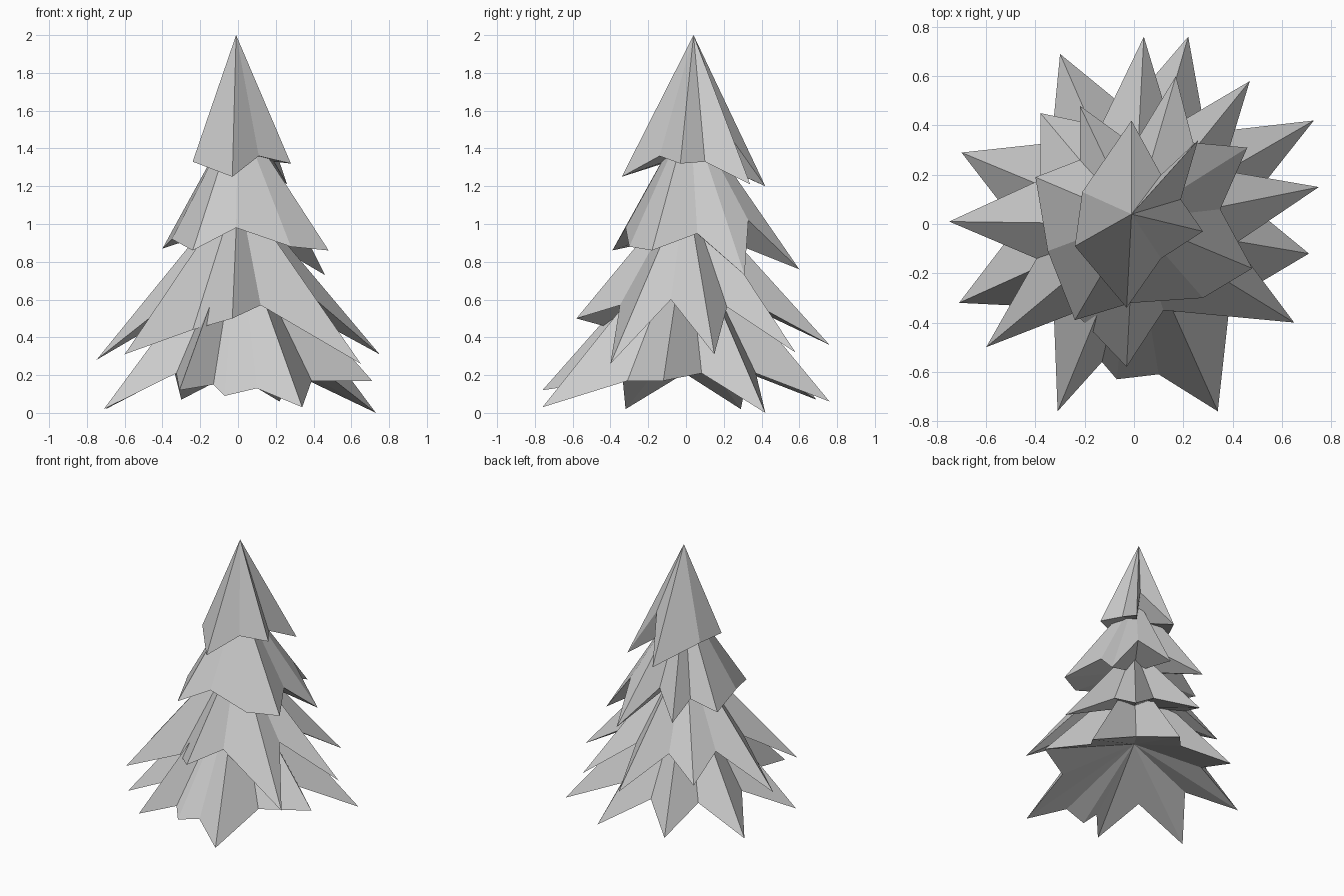
import bpy, bmesh, math
from mathutils import Vector


def with_valleys(tips, radius, height, hems):
    """Insert a notch between neighbouring branch tips (or a given hem)."""
    ring = []
    for i, tip in enumerate(tips):
        nxt = tips[(i + 1) % len(tips)]
        ring.append(tip)
        if i in hems:
            ring += hems[i]
            continue
        d = Vector(tip[:2]).normalized() + Vector(nxt[:2]).normalized()
        d.normalize()
        ring.append((d.x * radius, d.y * radius, height))
    return ring


def tier(name, apex, ring, hollow):
    """Faceted skirt: fan up to the apex, hollow fan underneath."""
    bm = bmesh.new()
    top, under = bm.verts.new(apex), bm.verts.new(hollow)
    rim = [bm.verts.new(p) for p in ring]
    for a, b in zip(rim, rim[1:] + rim[:1]):
        bm.faces.new((a, b, top))
        bm.faces.new((b, a, under))
    mesh = bpy.data.meshes.new(name)
    bm.to_mesh(mesh)
    bm.free()
    bpy.context.collection.objects.link(bpy.data.objects.new(name, mesh))


# Crown
tier("crown", (-0.01, 0.04, 2.0), [
    (0.11, -0.14, 1.36), (0.28, -0.03, 1.32), (0.19, 0.10, 1.33),
    (0.26, 0.34, 1.21), (0.11, 0.20, 1.51), (-0.01, 0.42, 1.20),
    (-0.21, 0.13, 1.33), (-0.24, -0.09, 1.33), (-0.03, -0.34, 1.25)],
    (0, 0.03, 1.38))

# Upper branches
tier("upper_branches", (0, 0.02, 1.6), [
    (0.48, -0.18, 0.86), (0.35, 0.06, 0.95), (0.46, 0.31, 0.73),
    (0.24, 0.33, 1.02), (0.17, 0.60, 0.76), (0.0, 0.32, 1.0),
    (-0.22, 0.48, 0.85), (-0.22, 0.26, 0.95), (-0.40, 0.19, 0.87),
    (-0.35, -0.11, 0.92), (-0.24, -0.39, 0.86), (-0.01, -0.32, 0.98),
    (0.28, -0.30, 0.88)], (0, 0, 1.0))

# Middle branches
tier("middle_branches", (0, 0, 1.2), with_valleys([
    (0.75, 0.15, 0.31), (0.47, 0.58, 0.32), (0.04, 0.76, 0.36),
    (-0.38, 0.45, 0.40), (-0.75, 0.01, 0.28), (-0.60, -0.50, 0.31),
    (-0.03, -0.58, 0.50), (0.65, -0.40, 0.26)], 0.42, 0.56,
    {5: [(-0.24, -0.36, 0.44)], 6: [(0.12, -0.35, 0.57)],
     7: [(0.41, -0.08, 0.60)]}), (0, 0, 0.72))

# Lower branches, with a blunt hem at the front
tier("lower_branches", (0, 0, 0.98), with_valleys([
    (0.73, 0.42, 0.0), (0.22, 0.76, 0.06), (-0.30, 0.69, 0.07),
    (-0.70, 0.29, 0.02), (-0.71, -0.32, 0.02), (-0.31, -0.76, 0.12),
    (0.34, -0.76, 0.03), (0.71, -0.12, 0.17)], 0.47, 0.21,
    {5: [(-0.13, -0.56, 0.15), (-0.07, -0.63, 0.09), (0.10, -0.61, 0.13)],
     6: [(0.39, -0.31, 0.17)]}), (0, 0, 0.42))
